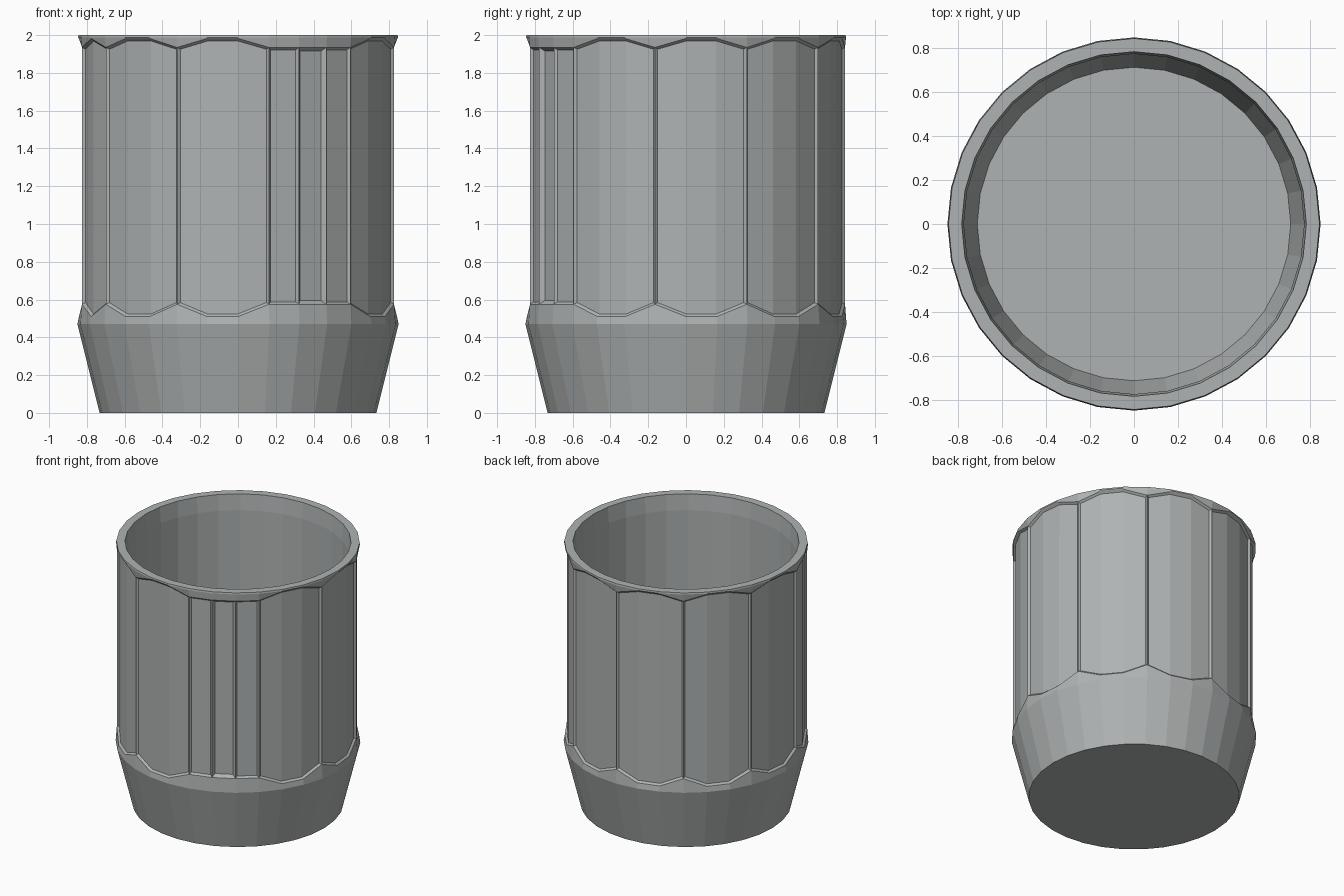
import bpy, bmesh, math

if "Cube" in bpy.data.objects:
    bpy.data.objects.remove(bpy.data.objects["Cube"])

N = 32                                                   # sides of the cup
RIBS = [0, 3, 6, 9, 11, 14, 17, 18, 19, 20, 23, 26, 29]  # columns holding a rib

mat = bpy.data.materials.new("light_grey")
mat.diffuse_color = (0.43, 0.45, 0.45, 1.0)
mat.use_nodes = True
mat.node_tree.nodes["Principled BSDF"].inputs["Base Color"].default_value = mat.diffuse_color

bm = bmesh.new()


def ring(radius, z):
    """One loop of vertices; z is a height or a rule giving a height per column."""
    out = []
    for i in range(N):
        a = 2 * math.pi * i / N
        h = z(i) if callable(z) else z
        out.append(bm.verts.new((-radius * math.sin(a), radius * math.cos(a), h)))
    return out


def bridge(lower, upper):
    return [bm.faces.new((lower[i], lower[(i + 1) % N], upper[(i + 1) % N], upper[i]))
            for i in range(N)]


# Profile from the base, up the outside, over the rim and down to the inner floor
rings = [
    ring(0.733, 0.0),
    ring(0.85, 0.47),
    ring(0.842, lambda i: 0.575 if i in RIBS else 0.51),
    ring(0.842, lambda i: 1.935 if i in RIBS else 1.982),
    ring(0.847, 1.988),
    ring(0.845, 2.0),
    ring(0.785, 2.0),
    ring(0.775, 1.88),
    ring(0.775, 0.47),
    ring(0.714, 0.22),
]
bands = [bridge(a, b) for a, b in zip(rings, rings[1:])]
bm.faces.new(list(reversed(rings[0])))
bm.faces.new(rings[-1])
bmesh.ops.recalc_face_normals(bm, faces=bm.faces)

# Recessed panels between neighbouring ribs
wall = bands[2]
for start, end in zip(RIBS, RIBS[1:] + [N]):
    middle = start == 18
    bmesh.ops.inset_region(bm, faces=wall[start:end], use_even_offset=True,
                           thickness=0.02 if middle else 0.013,
                           depth=-0.025 if middle else -0.015)

mesh = bpy.data.meshes.new("ribbed_cup")
bm.to_mesh(mesh)
bm.free()
mesh.materials.append(mat)
cup = bpy.data.objects.new("ribbed_cup", mesh)
bpy.context.collection.objects.link(cup)
